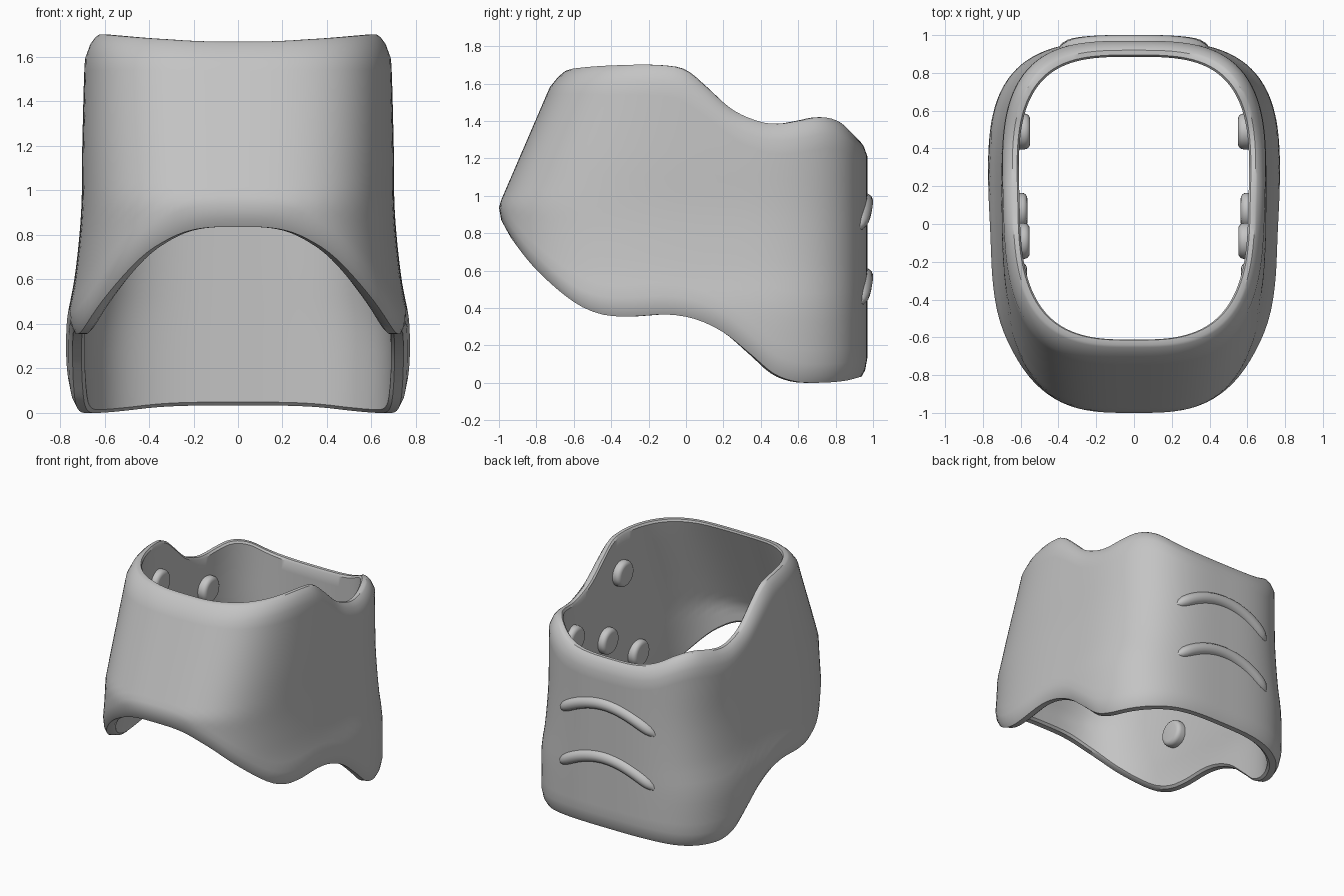
import bpy
import bmesh
from math import cos, sin, pi, radians
from mathutils import Matrix

cube = bpy.data.objects.get("Cube")
if cube:
    bpy.data.objects.remove(cube, do_unlink=True)

grey = bpy.data.materials.new("matte_grey")
grey.use_nodes = True
grey.diffuse_color = (0.55, 0.55, 0.55, 1)
grey.node_tree.nodes["Principled BSDF"].inputs["Base Color"].default_value = (0.55, 0.55, 0.55, 1)

POWER = 3.2       # squareness of the cross-section
MID_Y = 0.2       # where the cross-section is widest
BACK = 0.77       # reach of the back wall behind MID_Y
WALL = 0.085      # wall thickness

# Side outlines of the two rims as (y, z), and the half width as (z, x)
TOP_EDGE = [(-0.7, 1.645), (-0.6, 1.68), (-0.3, 1.7), (-0.1, 1.695), (0, 1.67),
            (0.1, 1.59), (0.25, 1.46), (0.4, 1.395), (0.5, 1.385), (0.6, 1.4),
            (0.72, 1.42), (0.82, 1.395), (0.9, 1.32), (0.95, 1.27)]
LOW_EDGE = [(-0.98, 0.845), (-0.93, 0.76), (-0.8, 0.6), (-0.6, 0.43), (-0.45, 0.365),
            (-0.3, 0.355), (-0.1, 0.365), (0.05, 0.34), (0.2, 0.27), (0.35, 0.15),
            (0.47, 0.05), (0.58, 0.008), (0.7, 0), (0.85, 0.01), (0.95, 0.035)]
HALF_WIDTH = [(0, 0.77), (0.4, 0.77), (0.6, 0.735), (0.9, 0.705), (1.2, 0.7), (1.6, 0.69)]


def smooth_lookup(points, t):
    """Smooth curve through the points, clamped at both ends."""
    if t <= points[0][0]:
        return points[0][1]
    if t >= points[-1][0]:
        return points[-1][1]
    i = max(k for k in range(len(points) - 1) if points[k][0] <= t)

    def slope(k):
        a, b = points[max(k - 1, 0)], points[min(k + 1, len(points) - 1)]
        return (b[1] - a[1]) / (b[0] - a[0])

    (x0, y0), (x1, y1) = points[i], points[i + 1]
    h = x1 - x0
    s = (t - x0) / h
    return ((2 * s**3 - 3 * s**2 + 1) * y0 + (s**3 - 2 * s**2 + s) * h * slope(i)
            + (3 * s**2 - 2 * s**3) * y1 + (s**3 - s**2) * h * slope(i + 1))


def front_reach(z):
    return 1.2 - max(0, z - 0.95) * 0.431


def section_point(angle, z, inset):
    """Point on the rounded cross-section at height z, moved in by inset."""
    c, s = cos(angle), sin(angle)
    r = (abs(c)**POWER + abs(s)**POWER) ** (-1 / POWER)
    reach = BACK if s > 0 else front_reach(z)
    x = (smooth_lookup(HALF_WIDTH, z) - inset) * r * c
    return (x, MID_Y + (reach - inset) * r * s, z)


def edge_height(angle, edge, inset, start):
    z = start
    for _ in range(40):
        z = 0.5 * z + 0.5 * smooth_lookup(edge, section_point(angle, z, inset)[1])
    return z


def wall_x(y, z, inset):
    reach = BACK if y > MID_Y else front_reach(z)
    t = abs(y - MID_Y) / (reach - inset)
    return (smooth_lookup(HALF_WIDTH, z) - inset) * (1 - t**POWER) ** (1 / POWER)


def wall_back(x, z):
    t = abs(x) / smooth_lookup(HALF_WIDTH, z)
    return MID_Y + BACK * (1 - t**POWER) ** (1 / POWER)


def finish(obj, angle=30):
    obj.data.materials.clear()
    obj.data.materials.append(grey)
    bpy.ops.object.select_all(action='DESELECT')
    obj.select_set(True)
    bpy.context.view_layer.objects.active = obj
    bpy.ops.object.shade_smooth_by_angle(angle=radians(angle))


def bmesh_object(name, bm):
    bmesh.ops.recalc_face_normals(bm, faces=bm.faces[:])
    mesh = bpy.data.meshes.new(name)
    bm.to_mesh(mesh)
    bm.free()
    obj = bpy.data.objects.new(name, mesh)
    bpy.context.collection.objects.link(obj)
    return obj


# Sleeve shell: each column is a closed loop up the outside and down the inside
SEGMENTS, ROWS = 144, 16
bm = bmesh.new()
columns = []
for i in range(SEGMENTS):
    a = 2 * pi * i / SEGMENTS
    top = edge_height(a, TOP_EDGE, 0.05, 1.5)
    low = edge_height(a, LOW_EDGE, 0.025, 0.4)
    profile = [(low, 0.03), (low + 0.035, 0.012)]
    for k in range(ROWS + 1):
        profile.append((low + 0.1 + (top - low - 0.19) * k / ROWS, 0))
    profile += [(top - 0.035, 0.02), (top - 0.008, 0.04), (top, 0.05),
                (top, 0.075), (top - 0.015, WALL)]
    for k in range(1, ROWS + 1):
        profile.append((top - 0.015 + (low + 0.03 - top) * k / ROWS, WALL))
    profile.append((low, 0.07))
    columns.append([bm.verts.new(section_point(a, z, d)) for z, d in profile])
for i in range(SEGMENTS):
    here, there = columns[i], columns[(i + 1) % SEGMENTS]
    for k in range(len(here)):
        n = (k + 1) % len(here)
        bm.faces.new((here[k], there[k], there[n], here[n]))
finish(bmesh_object("sleeve_shell", bm), 35)

# Two arched grip ridges on the back
for name, crown in (("upper_grip_ridge", 0.97), ("lower_grip_ridge", 0.57)):
    curve = bpy.data.curves.new(name, 'CURVE')
    curve.dimensions = '3D'
    curve.bevel_depth = 0.045
    curve.bevel_resolution = 4
    curve.use_fill_caps = True
    steps = 28
    spline = curve.splines.new('POLY')
    spline.points.add(steps)
    for k, p in enumerate(spline.points):
        t = 2 * k / steps - 1
        x = 0.4 * t
        z = crown - 0.15 * t * t
        p.co = (x, wall_back(x, z) - 0.014, z, 1)
        p.radius = max(0.15, 1 - abs(t)**14)
    ridge = bpy.data.objects.new(name, curve)
    bpy.context.collection.objects.link(ridge)
    bpy.ops.object.select_all(action='DESELECT')
    ridge.select_set(True)
    bpy.context.view_layer.objects.active = ridge
    bpy.ops.object.convert(target='MESH')
    finish(bpy.context.view_layer.objects.active, 50)

# Round cushions on the inner side walls, the same on both sides
PADS = {"rear": (0.49, 1.13), "middle": (0.07, 0.95),
        "upper": (-0.09, 1.4), "lower": (-0.3, 0.72)}
for side, sign in (("left", 1), ("right", -1)):
    for label, (y, z) in PADS.items():
        bm = bmesh.new()
        bmesh.ops.create_cone(bm, cap_ends=True, segments=32, radius1=0.095,
                              radius2=0.095, depth=0.1)
        rims = [e for e in bm.edges if abs(e.verts[0].co.z - e.verts[1].co.z) < 0.01]
        bmesh.ops.bevel(bm, geom=rims, offset=0.03, segments=4, profile=0.5,
                        affect='EDGES')
        x = sign * (wall_x(y, z, WALL) - 0.003)
        bm.transform(Matrix.Translation((x, y, z)) @ Matrix.Rotation(pi / 2, 4, 'Y'))
        finish(bmesh_object(f"{side}_{label}_pad", bm))
